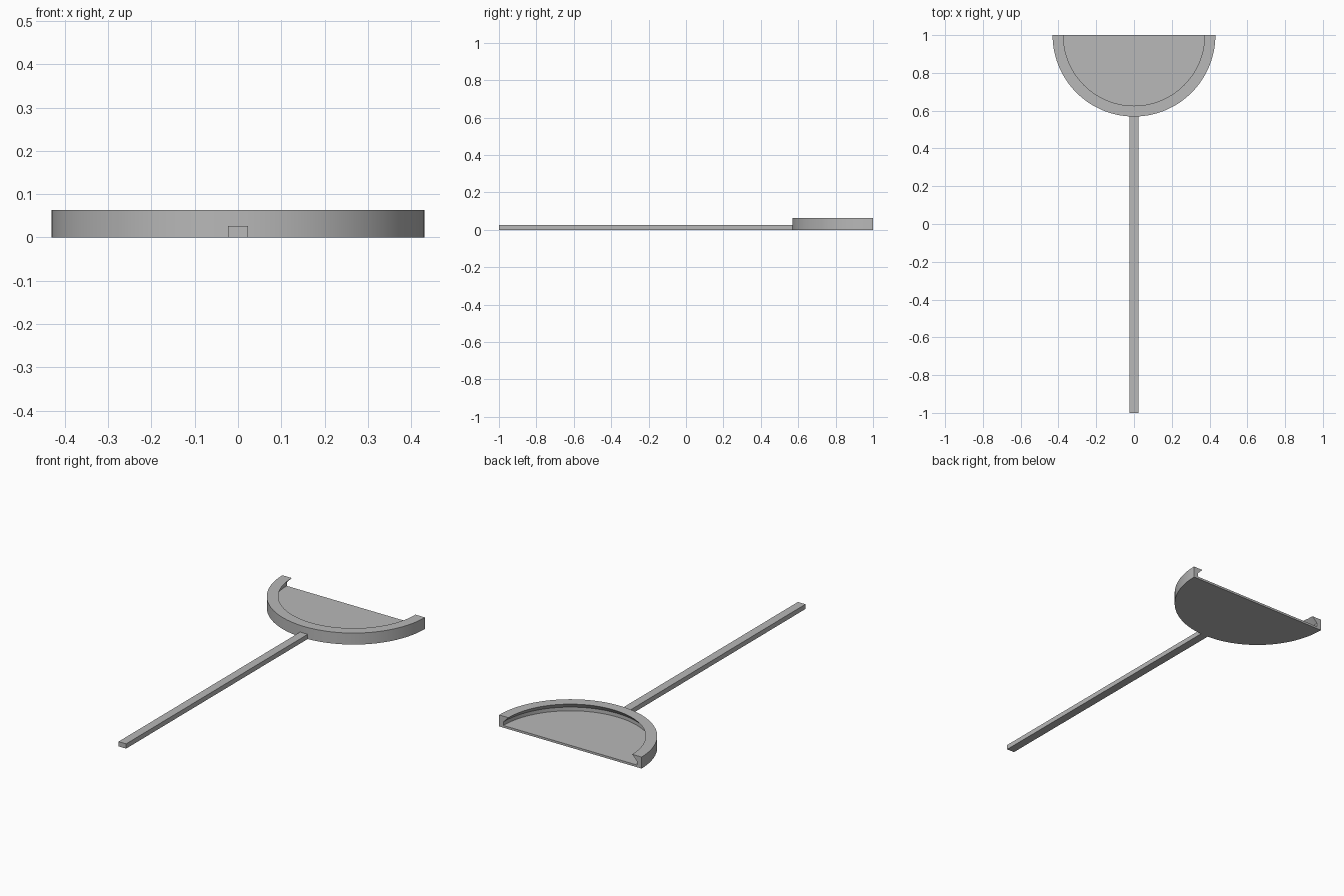
import bpy
import bmesh
from math import pi, radians
from mathutils import Vector

cube = bpy.data.objects.get("Cube")
if cube:
    bpy.data.objects.remove(cube, do_unlink=True)

# Single plain grey
grey = bpy.data.materials.new("plain_grey")
grey.use_nodes = True
colour = (0.48, 0.48, 0.48, 1)
grey.diffuse_color = colour
grey.node_tree.nodes["Principled BSDF"].inputs["Base Color"].default_value = colour

RADIUS, HEIGHT = 0.431, 0.063
LIP, INNER = 0.374, 0.405
FLOOR = 0.012
CENTRE = Vector((0, 1, 0))


def finish(bm, name):
    bmesh.ops.recalc_face_normals(bm, faces=bm.faces)
    mesh = bpy.data.meshes.new(name)
    bm.to_mesh(mesh)
    bm.free()
    mesh.materials.append(grey)
    obj = bpy.data.objects.new(name, mesh)
    bpy.context.collection.objects.link(obj)
    return obj


# Half-round tray: floor, wall and undercut lip swept through a half turn
bm = bmesh.new()
profile = [(0, 0), (RADIUS, 0), (RADIUS, HEIGHT), (LIP, HEIGHT),
           (INNER, HEIGHT - (INNER - LIP)), (INNER, FLOOR), (0, FLOOR)]
verts = [bm.verts.new(CENTRE + Vector((-r, 0, z))) for r, z in profile]
edges = [bm.edges.new(pair) for pair in zip(verts, verts[1:])]
bmesh.ops.spin(bm, geom=verts + edges, cent=CENTRE, axis=(0, 0, 1),
               angle=pi, steps=72)
bmesh.ops.remove_doubles(bm, verts=bm.verts, dist=0.0001)
# Flat cut face at the back
bmesh.ops.holes_fill(bm, edges=[e for e in bm.edges if e.is_boundary], sides=0)
tray = finish(bm, "half_round_tray")

# Long straight handle, its end set into the tray wall
bm = bmesh.new()
bmesh.ops.create_cube(bm, size=1)
start, end, width, thick = -1, 0.58, 0.046, 0.026
bmesh.ops.scale(bm, vec=(width, end - start, thick), verts=bm.verts)
bmesh.ops.translate(bm, vec=(0, (start + end) / 2, thick / 2), verts=bm.verts)
finish(bm, "handle")

# Smooth the round wall, keep the corners crisp
bpy.ops.object.select_all(action='DESELECT')
tray.select_set(True)
bpy.context.view_layer.objects.active = tray
bpy.ops.object.shade_smooth_by_angle(angle=radians(30))
